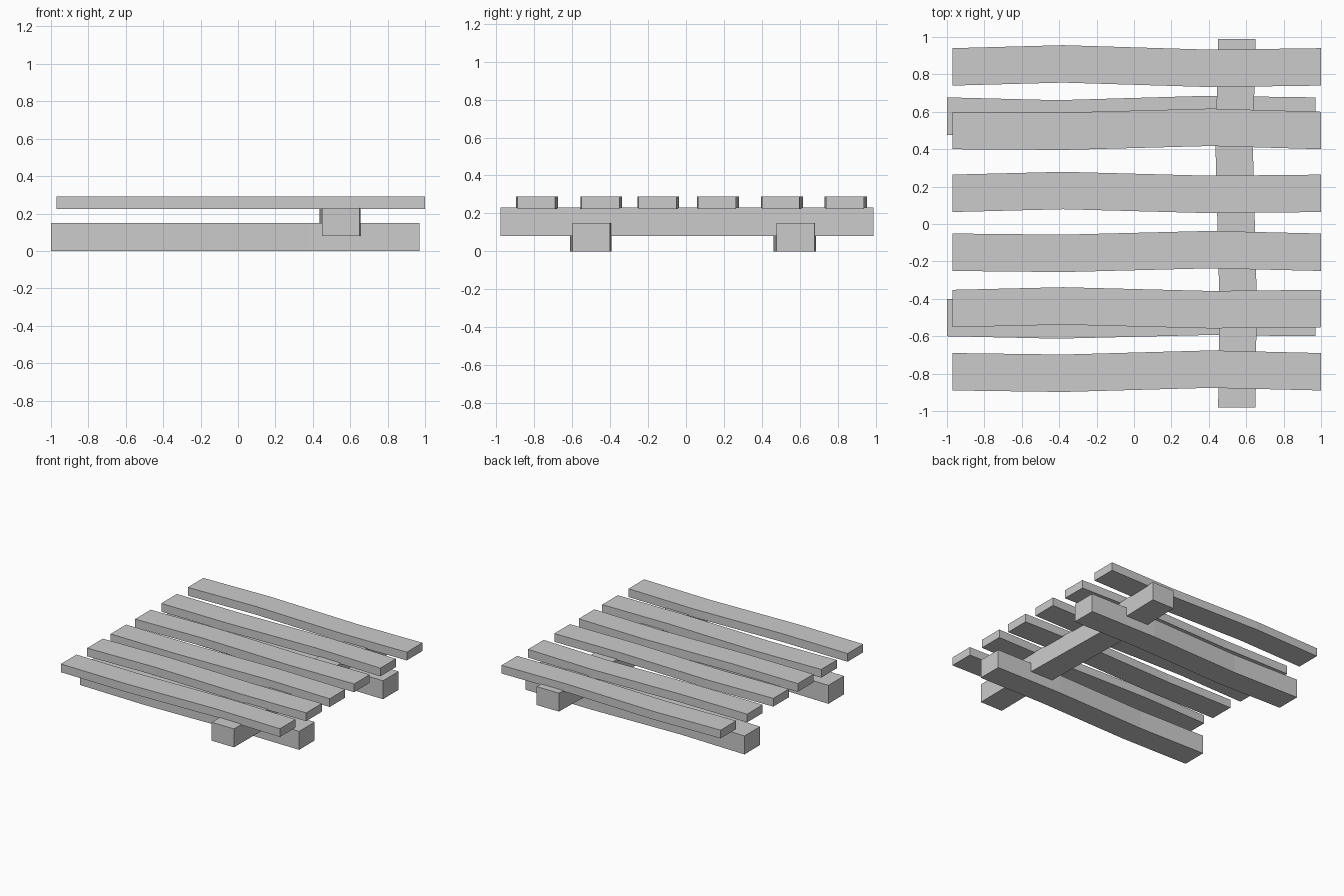
import bpy, bmesh
from mathutils import Vector

if "Cube" in bpy.data.objects:
    bpy.data.objects.remove(bpy.data.objects["Cube"])


def plank(name, start, end, centre, z0, z1, bend_a, bend_b, width=0.2, along_y=False):
    """Slightly crooked plank: four cross-sections, the inner two shifted sideways."""
    bm = bmesh.new()
    rings = []
    for t, shift in ((0, 0), (0.3, bend_a), (0.7, bend_b), (1, 0)):
        u = start + (end - start) * t
        ring = []
        for side, z in ((-1, z0), (1, z0), (1, z1), (-1, z1)):
            v = centre + shift + side * width / 2
            ring.append(bm.verts.new(Vector((v, u, z) if along_y else (u, v, z))))
        rings.append(ring)
    for a, b in zip(rings, rings[1:]):
        for i in range(4):
            j = (i + 1) % 4
            bm.faces.new((a[i], a[j], b[j], b[i]))
    bm.faces.new(rings[0])
    bm.faces.new(rings[-1])
    bmesh.ops.recalc_face_normals(bm, faces=bm.faces)
    mesh = bpy.data.meshes.new(name)
    bm.to_mesh(mesh)
    bm.free()
    obj = bpy.data.objects.new(name, mesh)
    bpy.context.collection.objects.link(obj)


# Bottom runners
plank("back_runner", -1, 0.97, 0.577, 0, 0.15, -0.015, 0.008)
plank("front_runner", -1, 0.97, -0.5, 0, 0.15, -0.013, 0.006)

# Cross beam notched over the runners
plank("cross_beam", -0.98, 0.99, 0.55, 0.08, 0.23, 0.006, -0.014, along_y=True)

# Deck slats, front to back: centre and the two sideways bends
slats = [
    (-0.79, -0.008, 0.014),
    (-0.452, 0.014, -0.006),
    (-0.151, -0.006, 0.014),
    (0.164, 0.015, -0.006),
    (0.5, -0.004, 0.017),
    (0.84, 0.016, -0.008),
]
for i, (y, a, b) in enumerate(slats, 1):
    plank(f"deck_slat_{i}", -0.97, 1.0, y, 0.223, 0.29, a, b)
